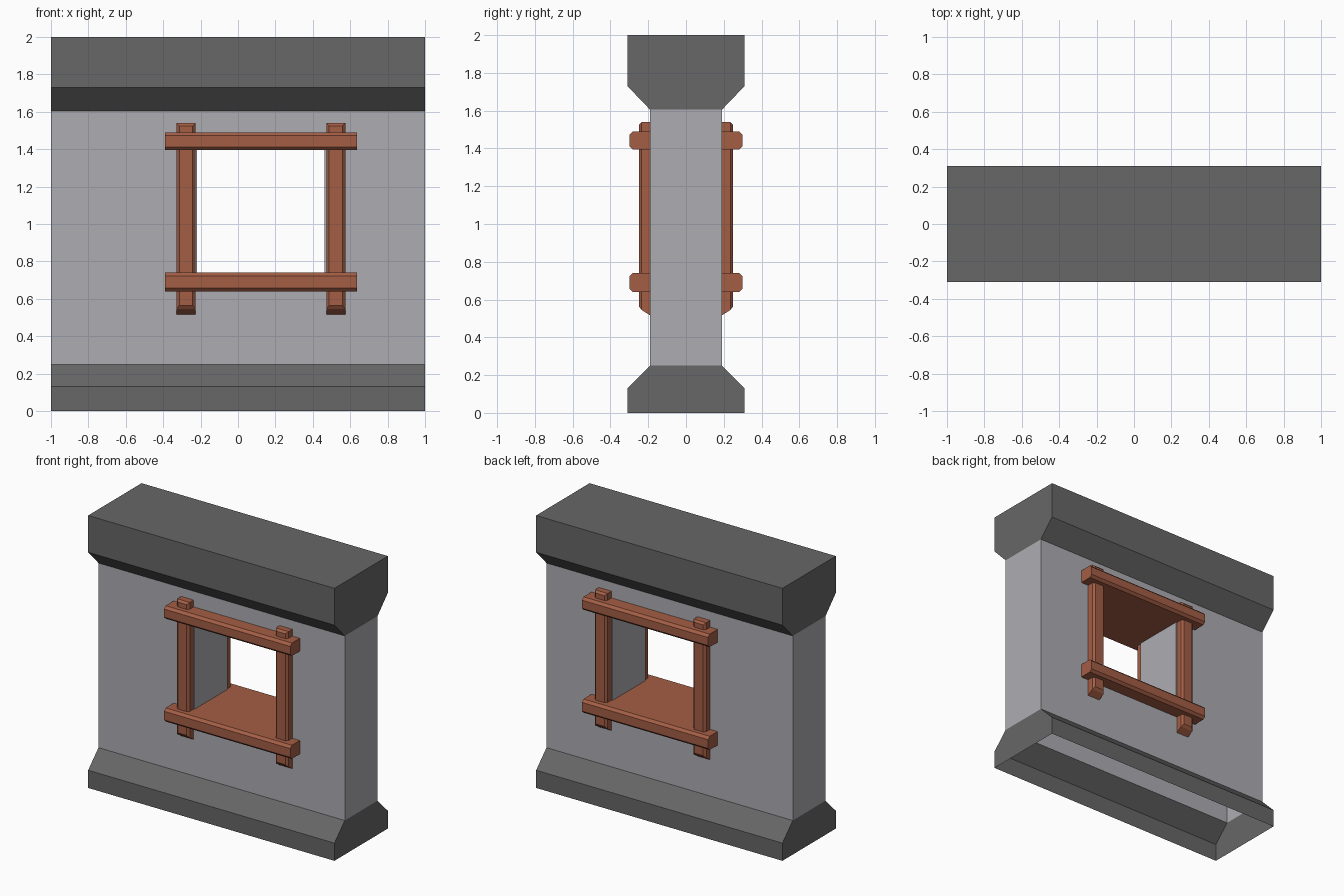
import bpy, bmesh

if "Cube" in bpy.data.objects:
    bpy.data.objects.remove(bpy.data.objects["Cube"])


def material(name, rgb):
    m = bpy.data.materials.new(name)
    m.diffuse_color = (*rgb, 1)
    m.use_nodes = True
    m.node_tree.nodes["Principled BSDF"].inputs["Base Color"].default_value = m.diffuse_color
    return m


PLASTER = material("light grey plaster", (0.42, 0.415, 0.445))
STONE = material("dark grey stone", (0.135, 0.135, 0.135))
WOOD = material("red brown wood", (0.37, 0.112, 0.06))


def finish(bm, name, mats):
    bmesh.ops.remove_doubles(bm, verts=bm.verts, dist=1e-5)
    bmesh.ops.recalc_face_normals(bm, faces=bm.faces)
    me = bpy.data.meshes.new(name)
    bm.to_mesh(me)
    bm.free()
    for m in mats:
        me.materials.append(m)
    ob = bpy.data.objects.new(name, me)
    bpy.context.collection.objects.link(ob)
    return ob


# Wall shell: stone base, plaster wall with window hole, stone cornice (open underneath)
XS = [-1, -0.22, 0.463, 1]
ROWS = [(0, 0.31), (0.13, 0.31), (0.25, 0.19), (0.69, 0.19),
        (1.44, 0.19), (1.605, 0.19), (1.73, 0.31), (2, 0.31)]
WIN_COL, WIN_ROW = 1, 3

bm = bmesh.new()
grid = {(i, j, s): bm.verts.new((x, s * d, z))
        for i, x in enumerate(XS) for j, (z, d) in enumerate(ROWS) for s in (-1, 1)}


def quad(*keys):
    return bm.faces.new([grid[k] for k in keys])


last = len(ROWS) - 1
for j in range(last):
    for s in (-1, 1):
        for i in range(3):
            if (i, j) != (WIN_COL, WIN_ROW):
                quad((i, j, s), (i + 1, j, s), (i + 1, j + 1, s), (i, j + 1, s))
    for i in (0, 3):                                  # end caps
        quad((i, j, -1), (i, j, 1), (i, j + 1, 1), (i, j + 1, -1))
for i in range(3):                                    # flat top
    quad((i, last, -1), (i + 1, last, -1), (i + 1, last, 1), (i, last, 1))
for i in (1, 2):                                      # window jambs
    quad((i, 3, -1), (i, 3, 1), (i, 4, 1), (i, 4, -1))
for j in (3, 4):                                      # window sill and head
    quad((1, j, -1), (2, j, -1), (2, j, 1), (1, j, 1))
for f in bm.faces:
    f.material_index = 0 if 0.25 < f.calc_center_median().z < 1.605 else 1
finish(bm, "wall", [PLASTER, STONE])


# Horizontal beams running through the wall, chamfered along their length
def beam(name, z0, z1, x0=-0.39, x1=0.635, d=0.3, c=0.018):
    prof = [(-d, z0 + c), (-d + c, z0), (d - c, z0), (d, z0 + c),
            (d, z1 - c), (d - c, z1), (-d + c, z1), (-d, z1 - c)]
    bm = bmesh.new()
    f = bm.faces.new([bm.verts.new((x0, y, z)) for y, z in prof])
    ext = bmesh.ops.extrude_face_region(bm, geom=[f])["geom"]
    bmesh.ops.translate(bm, vec=(x1 - x0, 0, 0),
                        verts=[v for v in ext if isinstance(v, bmesh.types.BMVert)])
    finish(bm, name, [WOOD])


beam("window_sill_beam", 0.64, 0.74)
beam("window_head_beam", 1.395, 1.49)


# Vertical posts on both wall faces, with chamfered outer edges and slanted feet
def post(name, cx, side, w=0.051, c=0.015):
    prof = [(-w, 0.18), (-w, 0.235), (-w + c, 0.25), (w - c, 0.25), (w, 0.235), (w, 0.18)]
    foot = {0.18: 0.51, 0.235: 0.545, 0.25: 0.565}
    head = {0.18: 1.54, 0.235: 1.54, 0.25: 1.525}
    bm = bmesh.new()
    lo, hi = ([bm.verts.new((cx + x, side * y, ends[y])) for x, y in prof]
              for ends in (foot, head))
    for k in range(6):
        n = (k + 1) % 6
        bm.faces.new((lo[k], lo[n], hi[n], hi[k]))
    for ring in (lo, hi):
        bm.faces.new([ring[k] for k in (0, 1, 4, 5)])
        bm.faces.new([ring[k] for k in (1, 2, 3, 4)])
    finish(bm, name, [WOOD])


for label, cx in (("left", -0.278), ("right", 0.523)):
    for face, side in (("front", -1), ("back", 1)):
        post(f"{face}_{label}_post", cx, side)
